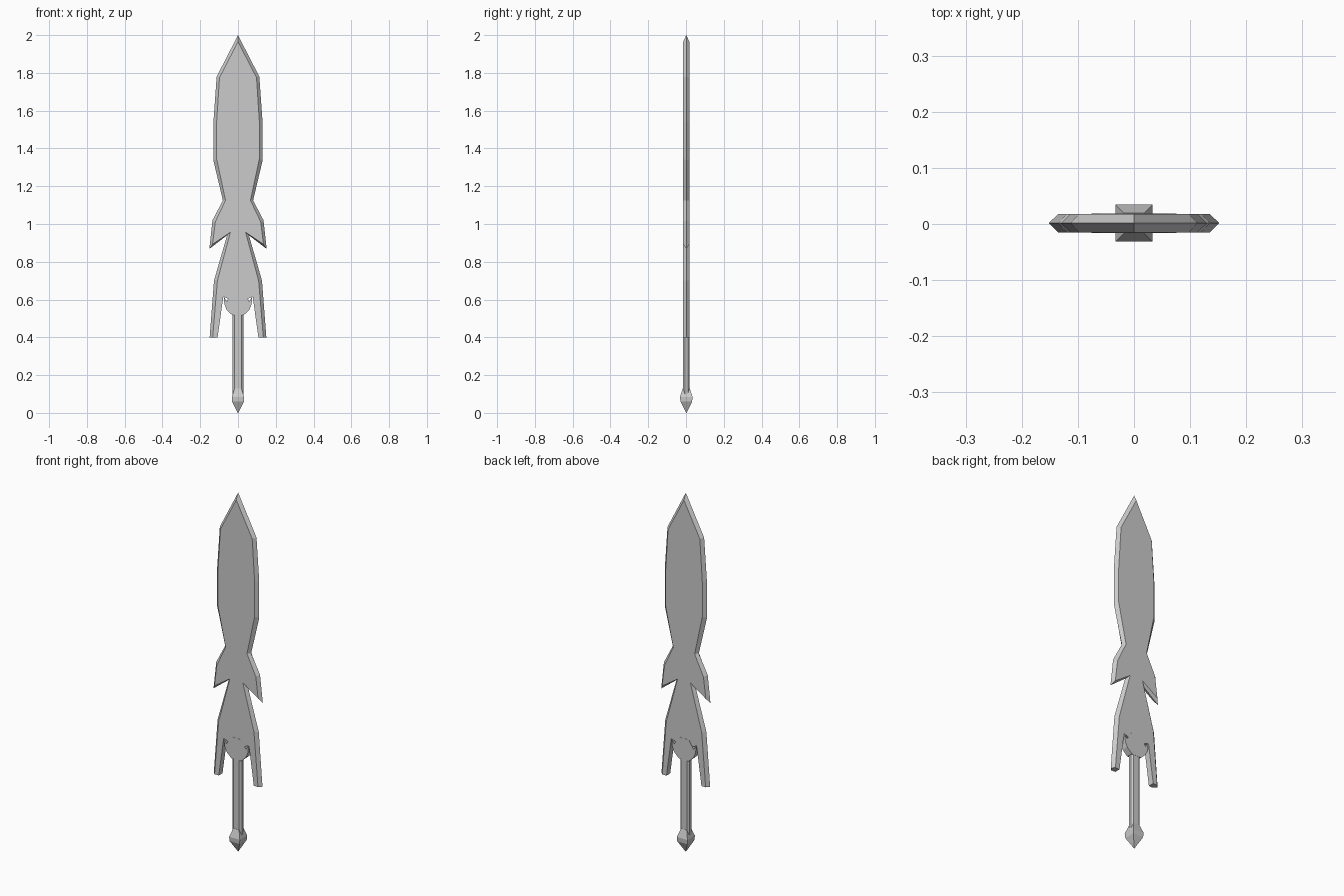
import bpy
import bmesh

cube = bpy.data.objects.get("Cube")
if cube:
    bpy.data.objects.remove(cube, do_unlink=True)

steel = bpy.data.materials.new("plain_grey")
steel.use_nodes = True
GREY = (0.6, 0.6, 0.6, 1)
steel.diffuse_color = GREY
steel.node_tree.nodes["Principled BSDF"].inputs["Base Color"].default_value = GREY

MID = 0.0015  # depth of the cutting edge


def mirrored(half):
    """Close a right-hand outline with its reflection."""
    return half + [(-x, z) for x, z in reversed(half) if x > 0]


def loft(name, rings):
    """Join rings of equal length with quads and cap both ends."""
    bm = bmesh.new()
    loops = [[bm.verts.new(p) for p in ring] for ring in rings]
    for a, b in zip(loops, loops[1:]):
        for i in range(len(a)):
            j = (i + 1) % len(a)
            bm.faces.new((a[i], a[j], b[j], b[i]))
    bm.faces.new(loops[0])
    bm.faces.new(loops[-1])
    bmesh.ops.recalc_face_normals(bm, faces=bm.faces)
    mesh = bpy.data.meshes.new(name)
    bm.to_mesh(mesh)
    bm.free()
    mesh.materials.append(steel)
    obj = bpy.data.objects.new(name, mesh)
    bpy.context.collection.objects.link(obj)
    return obj


def flat_ring(outline, y):
    return [(x, y, z) for x, z in outline]


# Blade: sharp outer edge, flat faces set in from it
edge = [(0, 2), (0.113, 1.78), (0.13, 1.54), (0.13, 1.335), (0.08, 1.125),
        (0.135, 1.02), (0.152, 0.868), (0.058, 0.94), (0.127, 0.7),
        (0.15, 0.4), (0.108, 0.4), (0.078, 0.615), (0.04, 0.6)]
face = [(0, 1.965), (0.098, 1.775), (0.113, 1.54), (0.113, 1.345), (0.066, 1.125),
        (0.12, 1.012), (0.135, 0.893), (0.04, 0.957), (0.109, 0.7),
        (0.134, 0.4), (0.108, 0.4), (0.078, 0.615), (0.04, 0.6)]
edge, face = mirrored(edge), mirrored(face)
loft("blade", [flat_ring(face, MID - 0.0165), flat_ring(edge, MID),
               flat_ring(face, MID + 0.0165)])

# Guard: rounded plate between the two wings
guard = mirrored([(0.03, 0.637), (0.06, 0.59), (0.076, 0.617), (0.072, 0.575),
                  (0.06, 0.545), (0.03, 0.517)])
loft("guard", [flat_ring(guard, MID - 0.0175), flat_ring(guard, MID + 0.0175)])

# Grip: flattened octagonal bar
section = [(0.018, 0.017), (0.028, 0.008), (0.028, -0.008), (0.018, -0.017)]
section += [(-x, -y) for x, y in section]
loft("grip", [[(x, y + MID, z) for x, y in section] for z in (0.1, 0.55)])

# Pommel: four-sided pointed stud
profile = [(0.001, 0), (0.031, 0.06), (0.033, 0.085), (0.018, 0.13)]
corners = [(1, 1), (-1, 1), (-1, -1), (1, -1)]
loft("pommel", [[(r * x, r * y + MID, z) for x, y in corners] for r, z in profile])
